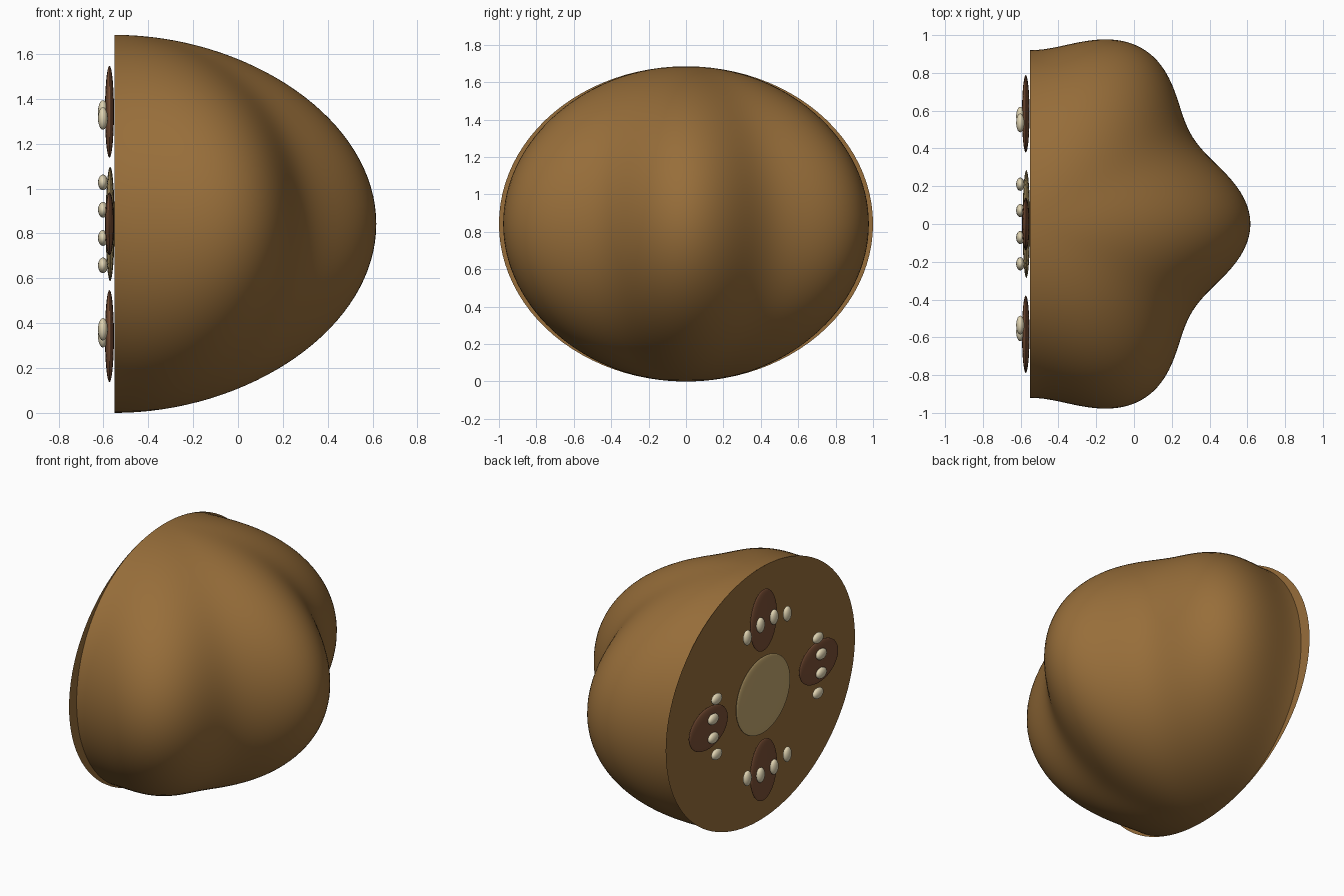
import bpy, bmesh
from math import sin, cos, pi

if "Cube" in bpy.data.objects:
    bpy.data.objects.remove(bpy.data.objects["Cube"])

FACE_X = -0.55      # plane of the flat cut face
MID_Z = 0.8425      # height of the centre
HALF_Z = 0.8425


def material(name, rgb):
    mat = bpy.data.materials.new(name)
    mat.use_nodes = True
    colour = (*rgb, 1)
    mat.diffuse_color = colour
    bsdf = mat.node_tree.nodes["Principled BSDF"]
    bsdf.inputs["Base Color"].default_value = colour
    bsdf.inputs["Roughness"].default_value = 0.7
    return mat


brown = material("shell_brown", (0.31, 0.155, 0.042))
dark = material("dark_brown", (0.20, 0.08, 0.037))
tan = material("tan", (0.55, 0.39, 0.16))
cream = material("cream", (0.74, 0.65, 0.44))


def finish(name, bm, mat, smooth=True):
    mesh = bpy.data.meshes.new(name)
    bm.to_mesh(mesh)
    bm.free()
    mesh.materials.append(mat)
    for poly in mesh.polygons:
        poly.use_smooth = smooth
    obj = bpy.data.objects.new(name, mesh)
    bpy.context.collection.objects.link(obj)
    return obj


def ellipsoid(name, centre, radii, mat, segments=32):
    bm = bmesh.new()
    bmesh.ops.create_uvsphere(bm, u_segments=segments, v_segments=segments // 2, radius=1)
    bmesh.ops.scale(bm, vec=radii, verts=bm.verts)
    obj = finish(name, bm, mat)
    obj.location = centre
    return obj


# Lobed half shell: an ellipsoid rippled around its upright axis
def shell_point(lon, lat):
    ring = cos(lat)
    ripple = 1 + 0.08 * cos(6 * lon) * ring
    return (FACE_X + 1.08 * ring * cos(lon) * ripple,
            ring * sin(lon) * ripple,
            MID_Z + HALF_Z * sin(lat))


bm = bmesh.new()
cols, rows = 96, 64
grid = [[bm.verts.new(shell_point(-pi / 2 + pi * i / cols, -pi / 2 + pi * j / rows))
         for i in range(cols + 1)] for j in range(rows + 1)]
for low, high in zip(grid, grid[1:]):
    for i in range(cols):
        bm.faces.new((low[i], low[i + 1], high[i + 1], high[i]))
bmesh.ops.remove_doubles(bm, verts=bm.verts, dist=1e-5)
bmesh.ops.recalc_face_normals(bm, faces=bm.faces)
finish("lobed_shell", bm, brown)

# Thin flat cut face, slightly wider than the shell
bm = bmesh.new()
rim = [bm.verts.new((FACE_X, cos(a), MID_Z + HALF_Z * sin(a)))
       for a in (-2 * pi * k / 96 for k in range(96))]
bm.faces.new(rim)
finish("cut_face", bm, brown, smooth=False)

# Pale core in the middle of the cut face
ellipsoid("centre_core", (-0.57, 0, MID_Z), (0.02, 0.285, 0.255), tan, 48)

# Four dark chambers, each with an arc of four seeds
for n, side in enumerate(("left", "top", "right", "bottom")):
    angle = n * pi / 2
    upright = n % 2 == 1
    chamber = (0.02, 0.14, 0.205) if upright else (0.02, 0.205, 0.14)
    seed = (0.022, 0.035, 0.05) if upright else (0.022, 0.05, 0.035)
    ellipsoid(f"{side}_chamber",
              (-0.573, 0.583 * cos(angle), MID_Z + 0.5 * sin(angle)), chamber, dark, 40)
    for k in range(4):
        a = angle + (k - 1.5) * 0.25
        ellipsoid(f"{side}_seed_{k + 1}",
                  (-0.602, 0.575 * cos(a), MID_Z + 0.505 * sin(a)), seed, cream, 20)
